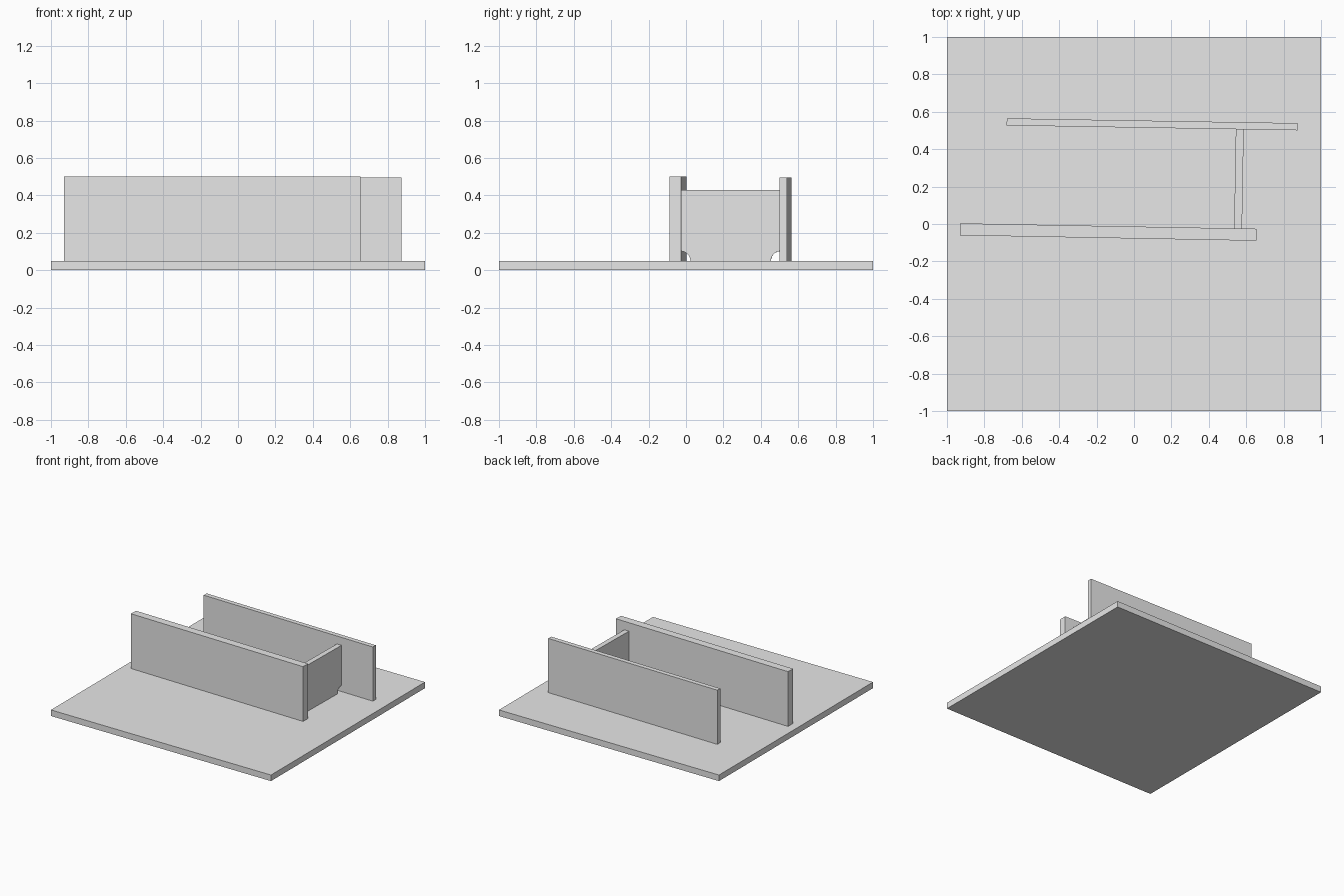
import bpy
import bmesh
from math import radians, sin, cos, pi
from mathutils import Matrix

default_cube = bpy.data.objects.get("Cube")
if default_cube:
    bpy.data.objects.remove(default_cube, do_unlink=True)

# One plain grey for every part
grey = bpy.data.materials.new("light_grey")
grey.use_nodes = True
colour = (0.8, 0.8, 0.8, 1.0)
grey.diffuse_color = colour
grey.node_tree.nodes["Principled BSDF"].inputs["Base Color"].default_value = colour

BASE_TOP = 0.05


def add_plate(name, profile, thickness, centre, angle):
    """Extrude a (length, height) profile symmetrically, turn it about z and place it."""
    bm = bmesh.new()
    face = bm.faces.new([bm.verts.new((u, -thickness / 2, h)) for u, h in profile])
    extruded = bmesh.ops.extrude_face_region(bm, geom=[face])["geom"]
    moved = [v for v in extruded if isinstance(v, bmesh.types.BMVert)]
    bmesh.ops.translate(bm, verts=moved, vec=(0, thickness, 0))
    bmesh.ops.recalc_face_normals(bm, faces=bm.faces)
    mesh = bpy.data.meshes.new(name)
    bm.to_mesh(mesh)
    bm.free()
    mesh.materials.append(grey)
    obj = bpy.data.objects.new(name, mesh)
    obj.matrix_world = Matrix.Translation(centre) @ Matrix.Rotation(radians(angle), 4, "Z")
    bpy.context.collection.objects.link(obj)
    return obj


def rectangle(length, height):
    half = length / 2
    return [(-half, 0), (half, 0), (half, height), (-half, height)]


def notched_rectangle(length, height, radius, steps=12):
    """Rectangle with a quarter-round cut out of both bottom corners."""
    half = length / 2
    arc = [(half - radius * cos(a), radius * sin(a))
           for a in (i * pi / 2 / steps for i in range(steps + 1))]
    left_arc = [(-u, h) for u, h in reversed(arc)]
    return left_arc + arc + [(half, height), (-half, height)]


# Square base and the two long upright plates, each slightly askew
add_plate("base_plate", rectangle(2, BASE_TOP), 2, (0, 0, 0), 0)
add_plate("front_plate", rectangle(1.585, 0.45), 0.064, (-0.138, -0.043, BASE_TOP), -1.05)
add_plate("back_plate", rectangle(1.555, 0.445), 0.038, (0.097, 0.533, BASE_TOP), -0.95)

# Cross plate joining them, with weld clearance notches at the bottom
add_plate("cross_plate", notched_rectangle(0.535, 0.38, 0.052), 0.042,
          (0.561, 0.239, BASE_TOP), 90 - 1.0)
